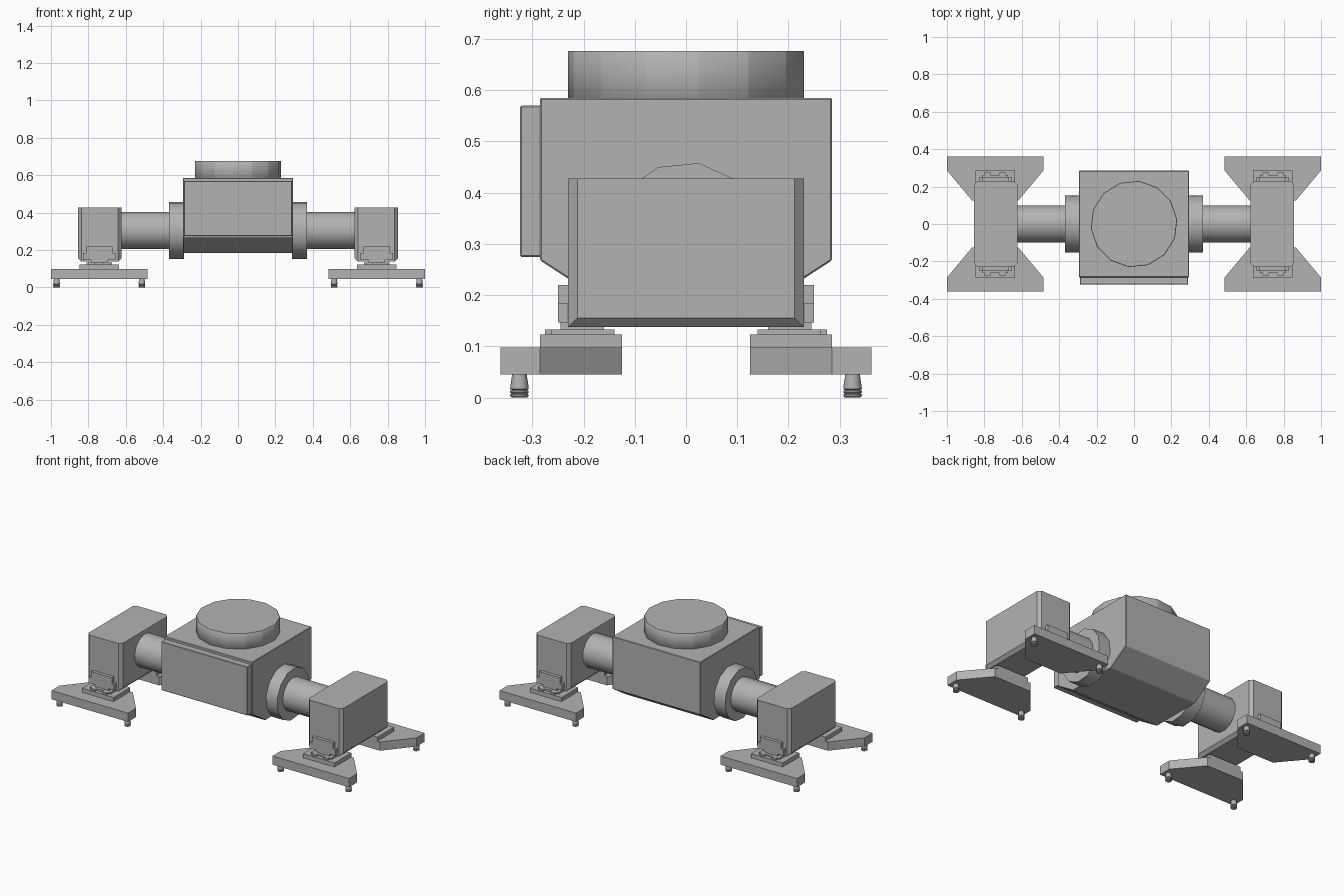
import bpy, bmesh, math
from mathutils import Vector

if "Cube" in bpy.data.objects:
    bpy.data.objects.remove(bpy.data.objects["Cube"], do_unlink=True)

grey = bpy.data.materials.new("plain_grey")
grey.use_nodes = True
grey.diffuse_color = (0.45, 0.45, 0.45, 1)
grey.node_tree.nodes["Principled BSDF"].inputs["Base Color"].default_value = (0.45, 0.45, 0.45, 1)


def finish(name, bm, smooth=False):
    bmesh.ops.recalc_face_normals(bm, faces=bm.faces)
    mesh = bpy.data.meshes.new(name)
    bm.to_mesh(mesh)
    bm.free()
    mesh.materials.append(grey)
    ob = bpy.data.objects.new(name, mesh)
    bpy.context.collection.objects.link(ob)
    if smooth:
        bpy.ops.object.select_all(action='DESELECT')
        ob.select_set(True)
        bpy.context.view_layer.objects.active = ob
        bpy.ops.object.shade_smooth_by_angle(angle=math.radians(40))
    return ob


def prism(name, outline, lo, hi, axis="z", smooth=False, edge=0.0):
    """Extrude a 2D outline: (x, y) along z, or (y, z) along x."""
    bm = bmesh.new()
    place = (lambda p, h: (p[0], p[1], h)) if axis == "z" else (lambda p, h: (h, p[0], p[1]))
    low = [bm.verts.new(place(p, lo)) for p in outline]
    high = [bm.verts.new(place(p, hi)) for p in outline]
    bm.faces.new(low)
    bm.faces.new(high)
    for i in range(len(outline)):
        j = (i + 1) % len(outline)
        bm.faces.new((low[i], low[j], high[j], high[i]))
    if edge:
        bmesh.ops.bevel(bm, geom=bm.edges[:], offset=edge, segments=1, affect='EDGES')
    return finish(name, bm, smooth)


def ring(radius, sides, cx=0, cy=0, turn=0):
    return [(cx + radius * math.cos(math.radians(turn) + math.tau * i / sides),
             cy + radius * math.sin(math.radians(turn) + math.tau * i / sides))
            for i in range(sides)]


def box(name, x, y, z, edge=0.0):
    return prism(name, [(x[0], y[0]), (x[1], y[0]), (x[1], y[1]), (x[0], y[1])],
                 z[0], z[1], edge=edge)


def lathe(name, profile, cx, cy, sides=12):
    bm = bmesh.new()
    loops = [[bm.verts.new((x, y, z)) for x, y in ring(r, sides, cx, cy)] for r, z in profile]
    for a, b in zip(loops, loops[1:]):
        for i in range(sides):
            j = (i + 1) % sides
            bm.faces.new((a[i], a[j], b[j], b[i]))
    bm.faces.new(loops[0])
    bm.faces.new(loops[-1])
    return finish(name, bm, True)


# Central housing with sloped underside, front panel and top drum
half = [(0.157, 0.185), (0.285, 0.268), (0.285, 0.585)]
prism("housing", half + [(-y, z) for y, z in reversed(half)], -0.295, 0.295, "x", edge=0.003)
box("front_panel", (-0.29, 0.29), (-0.324, -0.28), (0.275, 0.57), 0.003)
prism("top_drum", ring(0.232, 14, turn=6), 0.583, 0.677, smooth=True, edge=0.002)

AXLE = 0.305   # axle height
LEG = 0.742    # leg centre in x

for sx, side in ((1, "left"), (-1, "right")):
    # Collar and arm joining housing to leg
    prism(side + "_collar", ring(0.155, 12, 0, AXLE, 20.6), sx * 0.29, sx * 0.37, "x", True)
    prism(side + "_arm", ring(0.1, 14, 0, AXLE, 20.6), sx * 0.36, sx * 0.64, "x", True)

    # Leg block, bevelled on upright edges and long bottom edges
    bm = bmesh.new()
    bmesh.ops.create_cube(bm, size=1)
    for v in bm.verts:
        v.co = Vector((sx * (LEG - 0.002) + v.co.x * 0.232, v.co.y * 0.46, 0.283 + v.co.z * 0.29))
    chosen = []
    for e in bm.edges:
        d = e.verts[0].co - e.verts[1].co
        low = max(v.co.z for v in e.verts) < 0.2
        if abs(d.z) > 0.1 or (low and abs(d.y) > 0.1):
            chosen.append(e)
    bmesh.ops.bevel(bm, geom=chosen, offset=0.018, segments=1, affect='EDGES')
    finish(side + "_leg_block", bm)

    for sy, end in ((-1, "front"), (1, "back")):
        tag = side + "_" + end
        cx = sx * LEG

        def part(name, hw, y0, y1, z0, z1, dx=0.0):
            ys = sorted((sy * y0, sy * y1))
            box(tag + "_" + name, (cx + dx - hw, cx + dx + hw), ys, (z0, z1))

        # Ankle bracket and stepped mount
        part("bracket_upper", 0.07, 0.22, 0.25, 0.183, 0.22)
        part("bracket_lower", 0.086, 0.22, 0.25, 0.147, 0.184)
        part("mount_neck", 0.045, 0.16, 0.245, 0.13, 0.15)
        part("mount_step", 0.068, 0.14, 0.262, 0.12, 0.133)
        for dx in (-0.04, 0.04):
            part("mount_tab", 0.016, 0.25, 0.275, 0.12, 0.133, dx)
        part("ankle_plate", 0.106, 0.125, 0.285, 0.096, 0.123)

        # Tapered foot
        foot = [(0.257, 0.362), (0.257, 0.285), (0.123, 0.125)]
        outline = foot + [(-x, y) for x, y in reversed(foot)]
        prism(tag + "_foot", [(cx + x, sy * y) for x, y in outline], 0.045, 0.098)

        # Ribbed ground pins
        pin = [(0.015, 0), (0.018, 0.003), (0.018, 0.006), (0.015, 0.008), (0.018, 0.010),
               (0.018, 0.013), (0.015, 0.015), (0.018, 0.017), (0.018, 0.02), (0.014, 0.047)]
        for dx in (-0.228, 0.228):
            lathe(tag + "_pin", pin, cx + dx, sy * 0.325)
